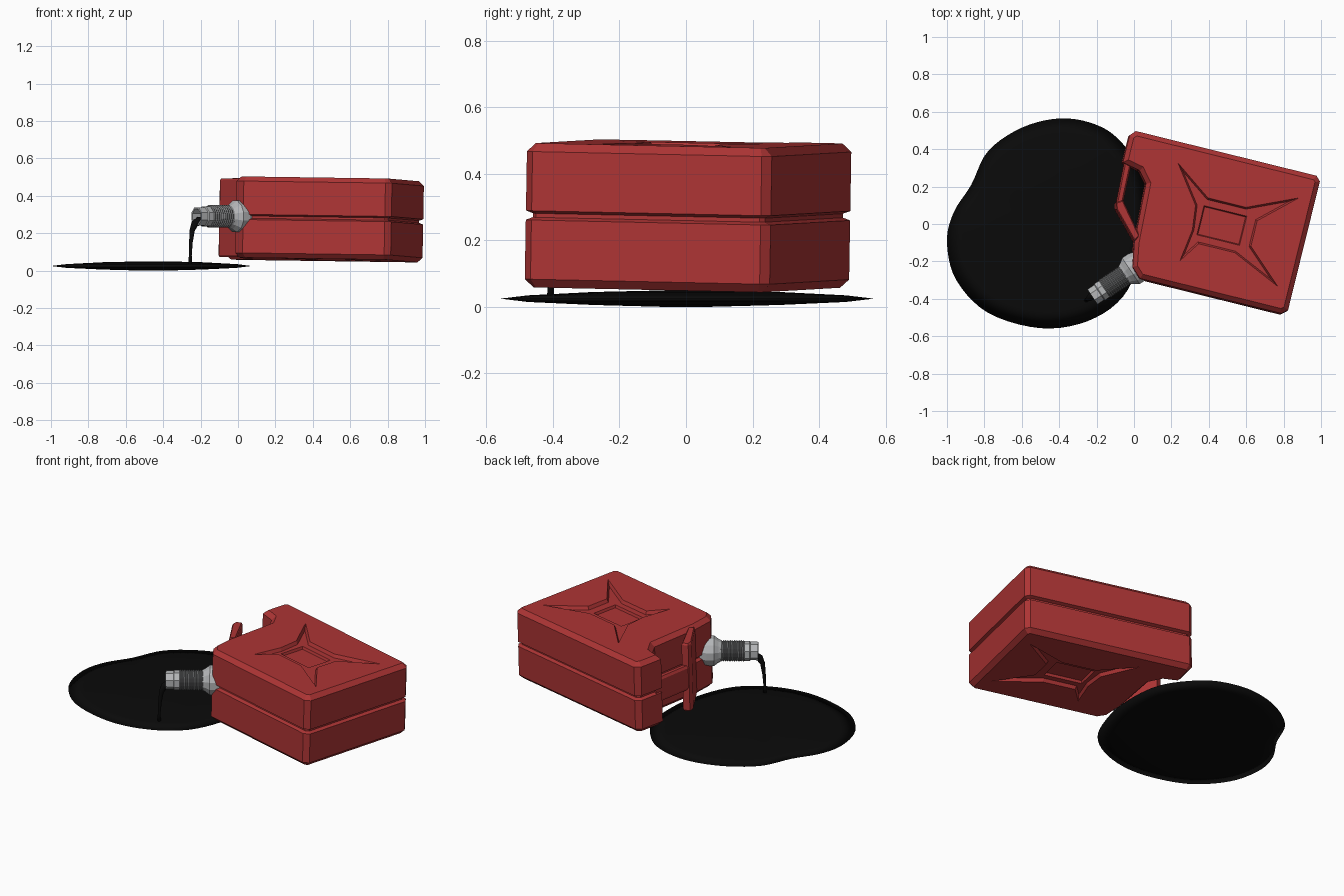
import bpy, bmesh, math
from mathutils import Matrix, Vector

if "Cube" in bpy.data.objects:
    bpy.data.objects.remove(bpy.data.objects["Cube"])


def material(name, rgb):
    m = bpy.data.materials.new(name)
    m.diffuse_color = (*rgb, 1)
    m.use_nodes = True
    m.node_tree.nodes["Principled BSDF"].inputs["Base Color"].default_value = m.diffuse_color
    return m


RED = material("can red", (0.42, 0.035, 0.035))
LIGHT = material("light metal", (0.46, 0.47, 0.48))
GREY = material("dark metal", (0.2, 0.205, 0.21))
OIL = material("black oil", (0.003, 0.003, 0.003))


def loft(name, rings, mat, world=None):
    """Skin a list of equal-length point rings and cap both ends."""
    bm = bmesh.new()
    vs = [[bm.verts.new(p) for p in r] for r in rings]
    n = len(rings[0])
    for a, b in zip(vs, vs[1:]):
        for i in range(n):
            j = (i + 1) % n
            bm.faces.new((a[i], a[j], b[j], b[i]))
    bm.faces.new(vs[0][::-1])
    bm.faces.new(vs[-1])
    bmesh.ops.recalc_face_normals(bm, faces=bm.faces)
    me = bpy.data.meshes.new(name)
    bm.to_mesh(me)
    bm.free()
    ob = bpy.data.objects.new(name, me)
    bpy.context.collection.objects.link(ob)
    me.materials.append(mat)
    if world:
        ob.matrix_world = world
    return ob


def inset(poly, d):
    """Move every side of a counter-clockwise outline inwards by d."""
    out = []
    for i, p in enumerate(poly):
        p = Vector(p)
        e1 = (p - Vector(poly[i - 1])).normalized()
        e2 = (Vector(poly[(i + 1) % len(poly)]) - p).normalized()
        n1, n2 = Vector((-e1.y, e1.x)), Vector((-e2.y, e2.x))
        out.append(tuple(p + (n1 + n2) * d / (1 + n1.dot(n2))))
    return out


def layers(poly, levels):
    return [[(x, y, z) for x, y in inset(poly, d)] for z, d in levels]


# Can lies on its side: local x runs to its base, local y across
CAN = (Matrix.Translation((0.905, -0.12, 0.268))
       @ Matrix.Rotation(math.radians(-13.9), 4, 'Z')
       @ Matrix.Rotation(math.radians(0.8), 4, 'Y')
       @ Matrix.Rotation(math.radians(-1.2), 4, 'X'))

# Can body with bevelled rims and a seam groove
outline = [(-.03, -.38), (0, -.355), (0, .355), (-.025, .38), (-1.02, .38),
           (-1.047, .35), (-1.047, .2), (-.95, .18), (-.9, .12),
           (-.885, -.2), (-.862, -.33), (-.81, -.38)]
body = loft("can_body", layers(outline, [
    (-.217, .025), (-.192, 0), (-.014, 0), (-.006, .02),
    (.006, .02), (.014, 0), (.192, 0), (.217, .025)]), RED, CAN)

# Pressed star and centre panel on both broad sides
star = [(-.761, .268), (-.615, .07), (-.6, -.06), (-.625, -.238),
        (-.55, -.125), (-.35, -.125), (-.084, -.245), (-.275, -.07),
        (-.275, .07), (-.088, .242), (-.35, .125), (-.56, .125)]
panel = [(-.575, -.085), (-.33, -.085), (-.33, .085), (-.575, .085)]
for side in (1, -1):
    for label, shape, deep, top, slope in (("star", star, .197, .24, .009),
                                           ("panel", panel, .182, .21, .01)):
        cut = loft(label + "_cutter", layers(
            shape, [(deep * side, slope), (.217 * side, 0), (.25 * side, 0)]
            if label == "star" else
            [(deep * side, slope), (top * side, 0)]), RED, CAN)
        cut.hide_render = True
        cut.hide_viewport = True
        mod = body.modifiers.new(label, 'BOOLEAN')
        mod.operation = 'DIFFERENCE'
        mod.solver = 'EXACT'
        mod.object = cut

# Handle: grip bar and full-height end plate
grip = [(-1.04, .24), (-1.028, -.025), (-.992, -.01), (-1.0, .24)]
loft("handle_grip", layers(grip, [(-.075, .008), (-.06, 0),
                                  (.06, 0), (.075, .008)]), RED, CAN)
plate = [(-1.032, -.015), (-1.022, -.05), (-.885, -.195),
         (-.865, -.16), (-.998, .005)]
loft("handle_plate", layers(plate, [(-.21, .006), (-.2, 0),
                                    (.2, 0), (.21, .006)]), RED, CAN)

# Spout: turned profiles along a sloping axis
axis = Vector((-.83, -.56, 0)).normalized()
SPOUT = (Matrix.Translation((0, -.24, .29))
         @ axis.to_track_quat('Z', 'Y').to_matrix().to_4x4())


def turned(name, profile, sides, mat):
    return loft(name, [[(r * math.cos(2 * math.pi * (i + .5) / sides),
                         r * math.sin(2 * math.pi * (i + .5) / sides), s)
                        for i in range(sides)] for s, r in profile], mat, SPOUT)


turned("spout_flange", [(-.06, .075), (-.02, .087), (.02, .087),
                        (.045, .068), (.06, .06)], 12, LIGHT)
thread = [(.05, .05)]
for k in range(11):
    thread += [(.06 + .0125 * k, .061), (.06625 + .0125 * k, .055)]
turned("spout_thread", thread, 16, GREY)
turned("spout_nozzle", [(.185, .05), (.19, .056), (.22, .057), (.225, .052),
                        (.268, .052), (.268, .042), (.2, .04)], 8, LIGHT)

# Oil stream falling from the nozzle
path = [(-.16, -.347, .258, .024), (-.21, -.375, .265, .024),
        (-.232, -.39, .25, .02), (-.245, -.4, .215, .014),
        (-.252, -.404, .15, .01), (-.255, -.407, .08, .008),
        (-.256, -.407, .03, .011)]
rings = []
for i, (x, y, z, r) in enumerate(path):
    a, b = path[max(i - 1, 0)], path[min(i + 1, len(path) - 1)]
    t = (Vector(b[:3]) - Vector(a[:3])).normalized()
    s = Vector((-axis.y, axis.x, 0))
    u = t.cross(s).normalized()
    rings.append([Vector((x, y, z)) + r * (math.cos(q * math.pi / 5) * s
                  + math.sin(q * math.pi / 5) * u) for q in range(10)])
stream = loft("oil_stream", rings, OIL)

# Oil puddle: smooth lens with a wavy rim
rim = [Vector(p) for p in (
    (-.39, .565), (-.6, .515), (-.78, .39), (-.87, .21), (-.965, .06),
    (-1, -.1), (-.95, -.3), (-.78, -.475), (-.5, -.557), (-.25, -.52),
    (-.06, -.39), (.04, -.17), (.072, .05), (.045, .27), (-.07, .44),
    (-.2, .53))]
smooth = []
for i in range(len(rim)):
    p0, p1, p2, p3 = (rim[(i + k) % len(rim)] for k in (-1, 0, 1, 2))
    for k in range(5):
        t = k / 5
        smooth.append(.5 * (2 * p1 + (p2 - p0) * t
                      + (2 * p0 - 5 * p1 + 4 * p2 - p3) * t * t
                      + (3 * p1 - p0 - 3 * p2 + p3) * t ** 3))
mid = Vector((-.45, 0))
puddle = loft("oil_puddle", [[(*(mid + (p - mid) * f), z) for p in smooth]
              for f, z in ((.1, 0), (.5, .006), (.85, .015), (1, .025),
                           (.85, .035), (.5, .045), (.1, .05))], OIL)

for ob in (stream, puddle):
    for f in ob.data.polygons:
        f.use_smooth = True
